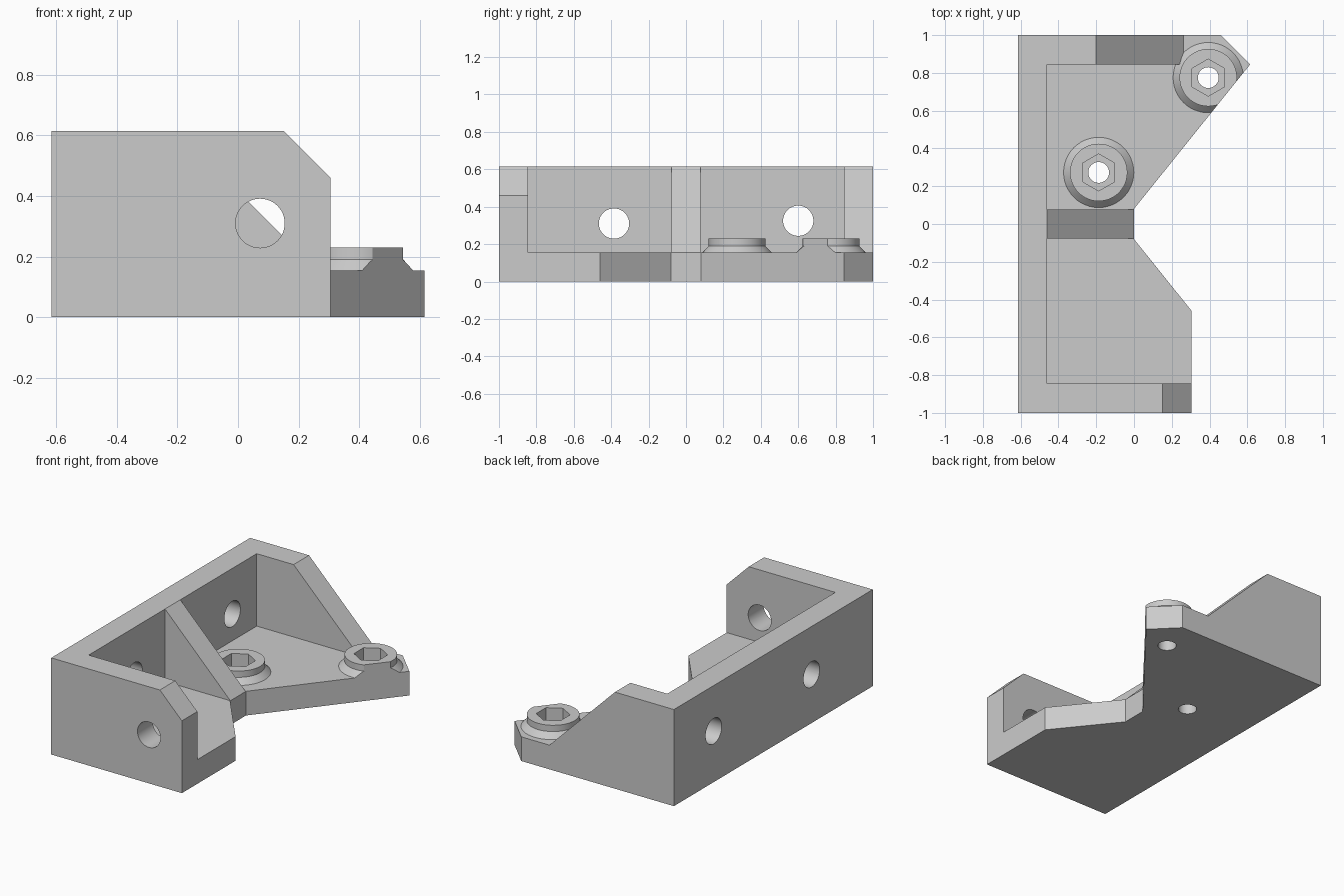
import bpy
import bmesh
from math import pi, radians
from mathutils import Matrix, Vector

cube = bpy.data.objects.get("Cube")
if cube:
    bpy.data.objects.remove(cube, do_unlink=True)

metal = bpy.data.materials.new("plain grey")
metal.use_nodes = True
grey = (0.6, 0.6, 0.6, 1)
metal.diffuse_color = grey
metal.node_tree.nodes["Principled BSDF"].inputs["Base Color"].default_value = grey

L, R, T, H = -0.615, 0.305, 0.154, 0.615   # left, right, floor thickness, height
INNER, END = -0.46, 0.845                  # inner faces of the walls


def finish(name, bm):
    bmesh.ops.recalc_face_normals(bm, faces=bm.faces)
    mesh = bpy.data.meshes.new(name)
    bm.to_mesh(mesh)
    bm.free()
    mesh.materials.append(metal)
    obj = bpy.data.objects.new(name, mesh)
    bpy.context.collection.objects.link(obj)
    return obj


def prism(name, points, low, high, axis="z"):
    """Extrude an outline along z, or an x-z outline along y."""
    bm = bmesh.new()
    place = (lambda a, b: (a, b, low)) if axis == "z" else (lambda a, b: (a, low, b))
    face = bm.faces.new([bm.verts.new(place(a, b)) for a, b in points])
    moved = bmesh.ops.extrude_face_region(bm, geom=[face])["geom"]
    offset = Vector((0, 0, high - low) if axis == "z" else (0, high - low, 0))
    bmesh.ops.translate(bm, vec=offset, verts=[v for v in moved if isinstance(v, bmesh.types.BMVert)])
    return finish(name, bm)


def cylinder(name, centre, r1, r2, depth, sides=48, turn=None):
    bm = bmesh.new()
    matrix = Matrix.Translation(centre) @ (turn or Matrix())
    bmesh.ops.create_cone(bm, cap_ends=True, segments=sides, radius1=r1, radius2=r2,
                          depth=depth, matrix=matrix)
    return finish(name, bm)


def combine(obj, other, operation, keep=False):
    mod = obj.modifiers.new("combine", "BOOLEAN")
    mod.operation, mod.object, mod.solver = operation, other, "EXACT"
    graph = bpy.context.evaluated_depsgraph_get()
    graph.update()
    mesh = bpy.data.meshes.new_from_object(obj.evaluated_get(graph))
    obj.modifiers.clear()
    obj.data = mesh
    if not keep:
        bpy.data.objects.remove(other, do_unlink=True)


# Floor outline, also used to trim the bosses
outline = [(L, -1), (R, -1), (R, -0.46), (0, -0.08), (0, 0.08),
           (0.615, END), (0.46, 1), (L, 1)]
body = prism("bracket_body", outline, 0, T)

# Long wall, end walls and middle rib
combine(body, prism("long_wall", [(L, -1), (INNER, -1), (INNER, 1), (L, 1)], 0, H), "UNION")
combine(body, prism("front_wall", [(L, 0), (R, 0), (R, 0.46), (0.15, H), (L, H)],
                    -1, -END, "y"), "UNION")
combine(body, prism("back_wall", [(L, 0), (0.262, 0), (0.262, T), (-0.2, H), (L, H)],
                    END, 1, "y"), "UNION")
combine(body, prism("rib", [(-0.5, 0.1), (0, 0.1), (0, T), (INNER, H), (-0.5, H)],
                    -0.077, 0.077, "y"), "UNION")

# Screw holes through the walls
across, along = Matrix.Rotation(pi / 2, 4, "Y"), Matrix.Rotation(pi / 2, 4, "X")
for centre, turn in (((-0.54, -0.385, 0.31), across), ((-0.54, 0.6, 0.325), across),
                     ((0.073, -0.92, 0.31), along)):
    combine(body, cylinder("hole", centre, 0.081, 0.081, 0.25, turn=turn), "DIFFERENCE")

# Flared bosses with hexagonal sockets and through holes
bosses = []
for name, x, y in (("inner_boss", -0.187, 0.273), ("outer_boss", 0.393, 0.775)):
    boss = cylinder(name, (x, y, T + 0.018), 0.186, 0.152, 0.036)
    combine(boss, cylinder("collar", (x, y, 0.209), 0.152, 0.152, 0.042), "UNION")
    combine(boss, prism("trim", outline, 0, 0.4), "INTERSECT")
    hexagon = cylinder("socket", (x, y, 0.18), 0.098, 0.098, 0.2, sides=6)
    bore = cylinder("bore", (x, y, 0.1), 0.055, 0.055, 0.5)
    for part, keep in ((boss, True), (body, False)):
        combine(part, hexagon, "DIFFERENCE", keep)
        combine(part, bore, "DIFFERENCE", keep)
    bosses.append(boss)

# Smooth the round surfaces while keeping corners crisp
for obj in [body] + bosses:
    bpy.ops.object.select_all(action="DESELECT")
    obj.select_set(True)
    bpy.context.view_layer.objects.active = obj
    bpy.ops.object.shade_smooth_by_angle(angle=radians(25))
